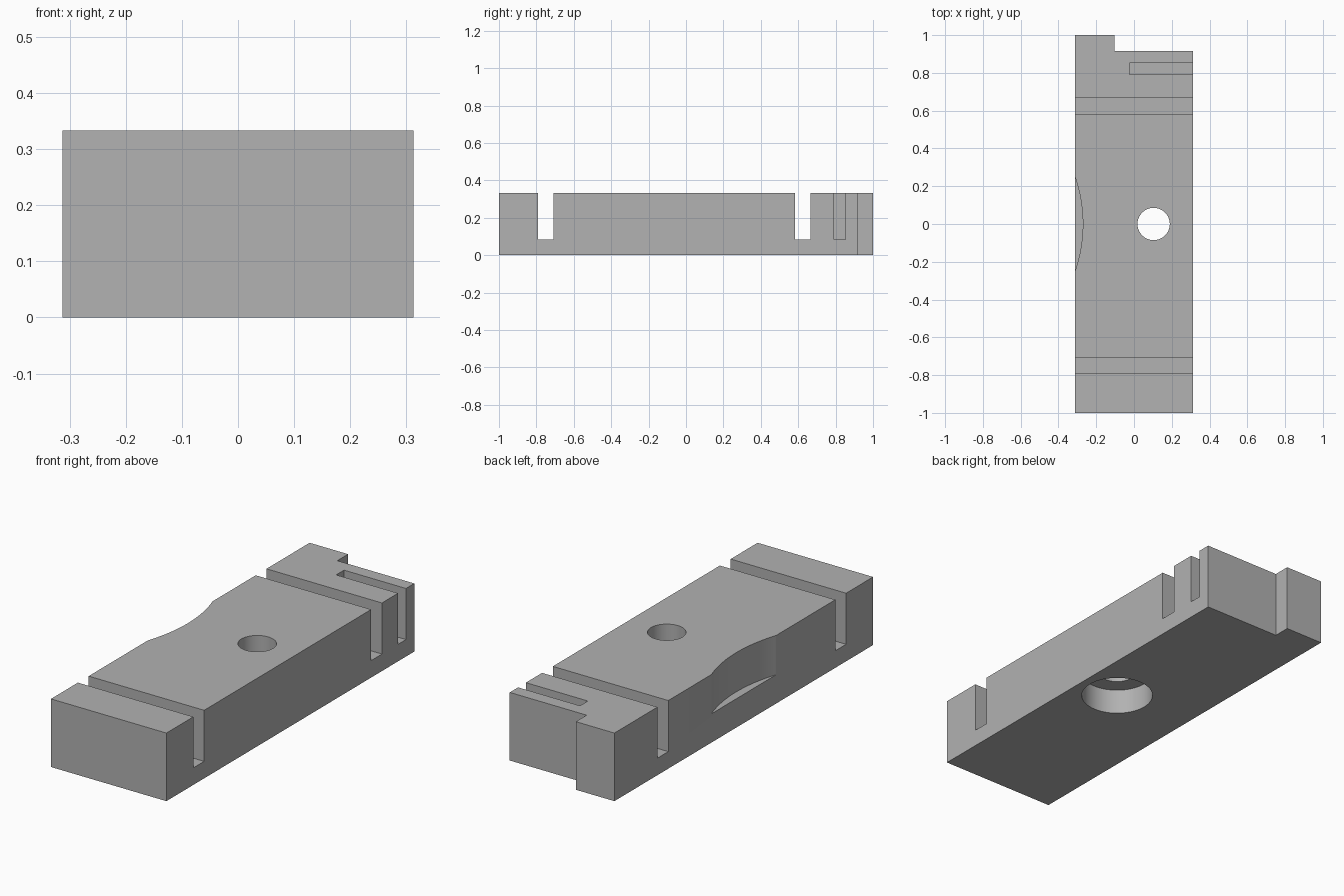
import bpy
from math import radians

old = bpy.data.objects.get("Cube")
if old:
    bpy.data.objects.remove(old, do_unlink=True)

W, H = 0.3125, 0.3333      # half width, height
FLOOR = 0.0833             # floor of the slots
OVER = 0.1                 # cutter overshoot


def box(name, x, y, z):
    """Box spanning the given (min, max) pairs."""
    spans = (x, y, z)
    bpy.ops.mesh.primitive_cube_add(size=1, location=[(a + b) / 2 for a, b in spans])
    ob = bpy.context.object
    ob.name = name
    ob.scale = [b - a for a, b in spans]
    bpy.ops.object.transform_apply(location=True, rotation=False, scale=True)
    return ob


def cylinder(name, x, radius, z, sides):
    """Upright cylinder centred on y = 0."""
    bpy.ops.mesh.primitive_cylinder_add(vertices=sides, radius=radius, depth=z[1] - z[0],
                                        location=(x, 0, (z[0] + z[1]) / 2))
    ob = bpy.context.object
    ob.name = name
    return ob


def cut(target, cutter):
    """Subtract the cutter and discard it."""
    cutter.hide_render = True
    mod = target.modifiers.new("cut", 'BOOLEAN')
    mod.operation, mod.solver, mod.object = 'DIFFERENCE', 'EXACT', cutter
    bpy.context.view_layer.objects.active = target
    bpy.ops.object.modifier_apply(modifier=mod.name)
    bpy.data.objects.remove(cutter, do_unlink=True)


# Solid block
block = box("slotted_block", (-W, W), (-1, 1), (0, H))
wide = (-W - OVER, W + OVER)
above = (FLOOR, H + OVER)

# Rear step that leaves a tab on one side
cut(block, box("rear_step", (-0.104, W + OVER), (0.9167, 1 + OVER), (-OVER, H + OVER)))

# Two full-width slots and one short slot
cut(block, box("front_slot", wide, (-0.7917, -0.7083), above))
cut(block, box("rear_slot", wide, (0.5833, 0.6667), above))
cut(block, box("short_slot", (-0.023, W + OVER), (0.7917, 0.8525), above))

# Through hole with a wider counterbore underneath
cut(block, cylinder("through_hole", 0.104, 0.0855, (-OVER, H + OVER), 64))
cut(block, cylinder("counterbore", 0.104, 0.1667, (-OVER, 0.125), 64))

# Shallow curved scoop in the side wall
sag, chord = 0.0417, 0.25
radius = (chord ** 2 + sag ** 2) / (2 * sag)
cut(block, cylinder("side_scoop", -W + sag - radius, radius, (0.141, H + OVER), 192))

# Plain grey finish
grey = bpy.data.materials.new("plain_grey")
grey.use_nodes = True
colour = (0.445, 0.445, 0.445, 1)
grey.diffuse_color = colour
grey.node_tree.nodes["Principled BSDF"].inputs["Base Color"].default_value = colour
block.data.materials.clear()
block.data.materials.append(grey)

bpy.ops.object.select_all(action='DESELECT')
block.select_set(True)
bpy.context.view_layer.objects.active = block
bpy.ops.object.shade_smooth_by_angle(angle=radians(20))
